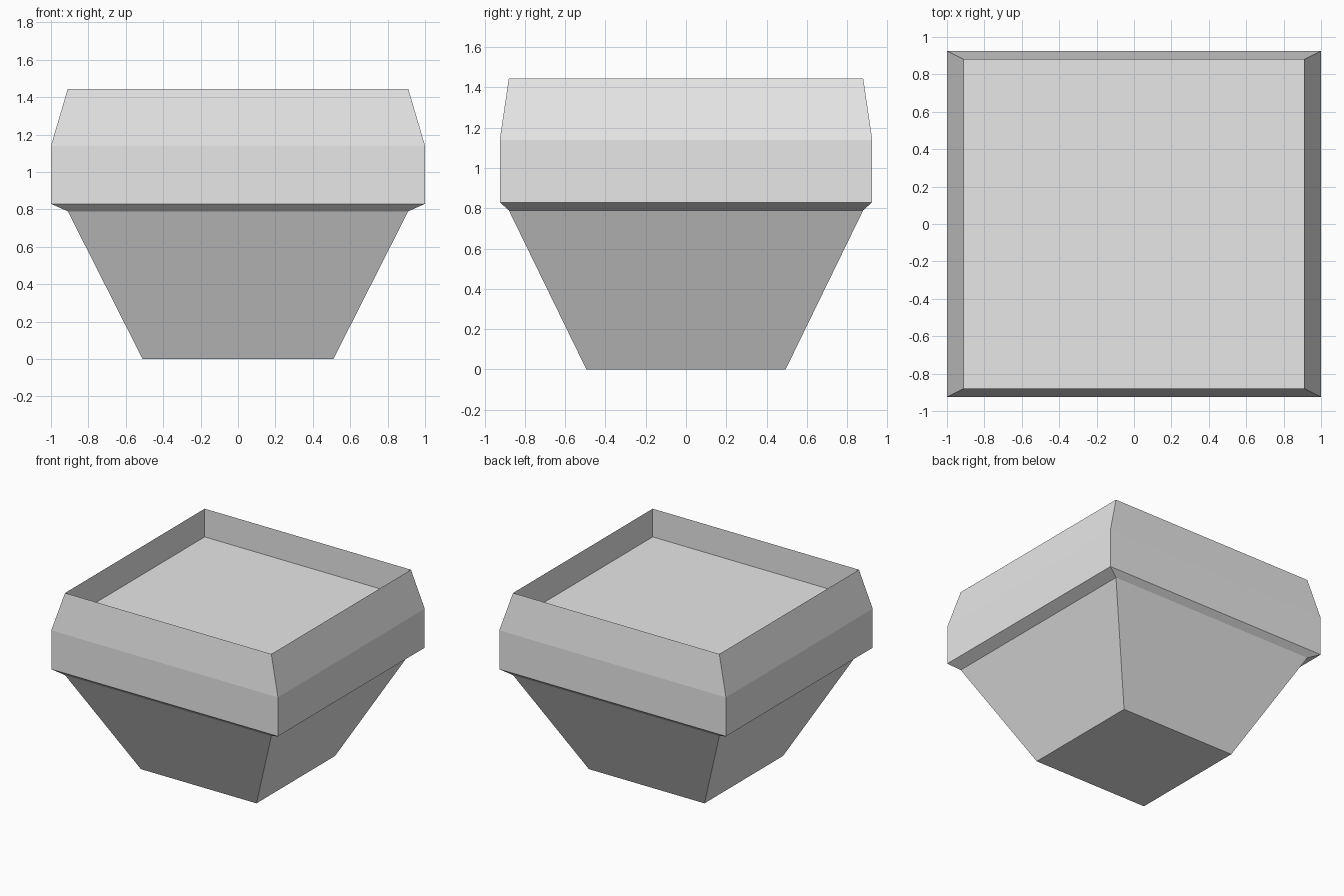
import bpy
import bmesh

if "Cube" in bpy.data.objects:
    bpy.data.objects.remove(bpy.data.objects["Cube"])

grey = bpy.data.materials.new("light_grey")
grey.diffuse_color = (0.8, 0.8, 0.8, 1)
grey.use_nodes = True
grey.node_tree.nodes["Principled BSDF"].inputs["Base Color"].default_value = grey.diffuse_color


def loft_rectangles(name, sections, material):
    """Closed loft through centred rectangles given as (half_x, half_y, z)."""
    bm = bmesh.new()
    corners = ((-1, -1), (1, -1), (1, 1), (-1, 1))
    rings = [[bm.verts.new((sx * hx, sy * hy, z)) for sx, sy in corners]
             for hx, hy, z in sections]
    for low, high in zip(rings, rings[1:]):
        for i in range(4):
            j = (i + 1) % 4
            bm.faces.new((low[i], low[j], high[j], high[i]))
    bm.faces.new(rings[0][::-1])
    bm.faces.new(rings[-1])
    bmesh.ops.recalc_face_normals(bm, faces=bm.faces)
    mesh = bpy.data.meshes.new(name)
    bm.to_mesh(mesh)
    bm.free()
    mesh.materials.append(material)
    obj = bpy.data.objects.new(name, mesh)
    bpy.context.collection.objects.link(obj)
    return obj


# Tapered base, overhanging collar, sharp rim and recessed floor
loft_rectangles("tapered_box", [
    (0.51, 0.495, 0.0),    # foot
    (0.91, 0.88, 0.79),    # top of the taper
    (1.0, 0.925, 0.83),    # collar overhang
    (1.0, 0.925, 1.14),    # collar top
    (0.91, 0.88, 1.445),   # rim edge
    (0.91, 0.88, 1.22),    # recessed floor
], grey)
